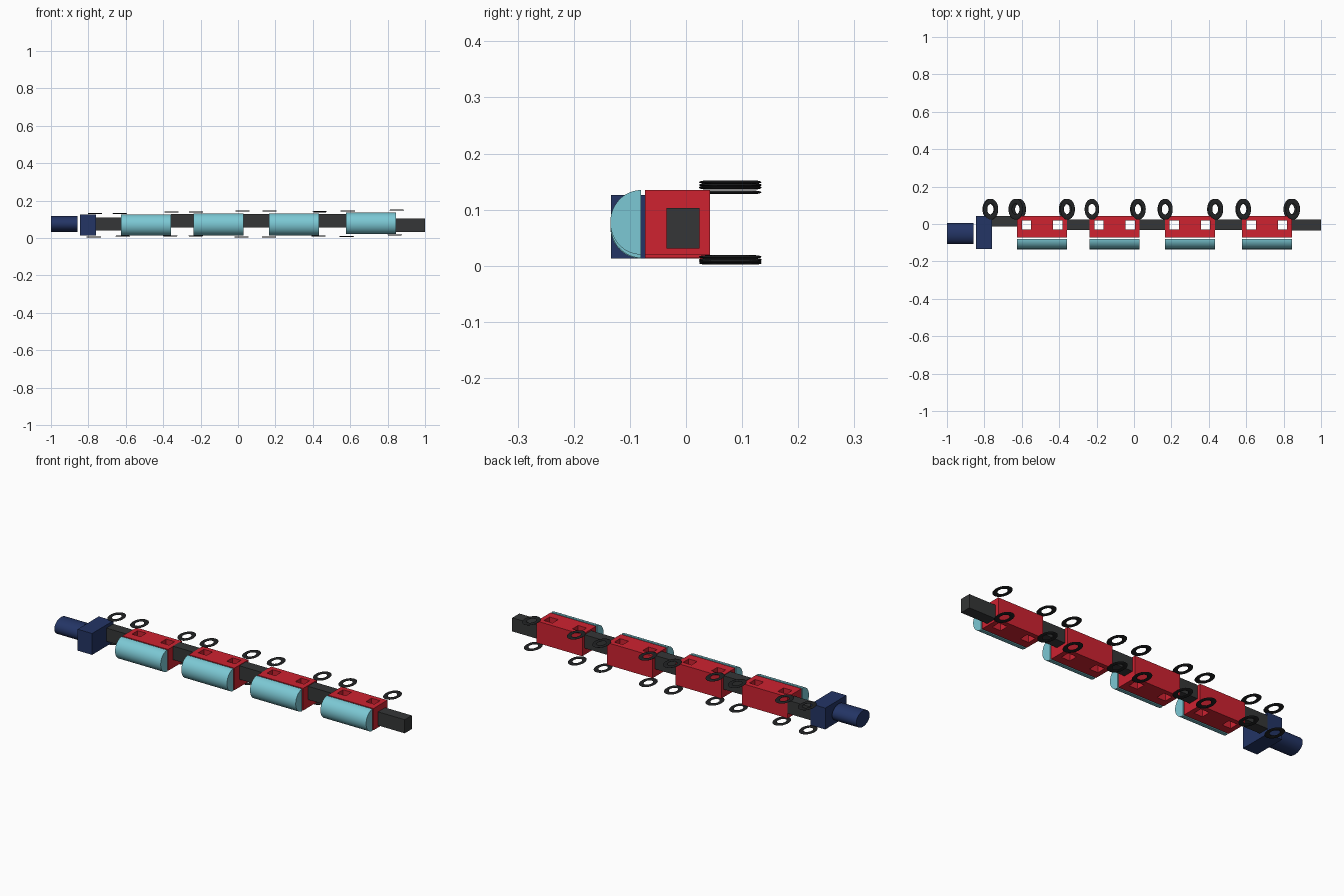
import bpy
import bmesh
from math import pi, sin, cos

if "Cube" in bpy.data.objects:
    bpy.data.objects.remove(bpy.data.objects["Cube"])


def material(name, rgb):
    m = bpy.data.materials.new(name)
    m.diffuse_color = (*rgb, 1)
    m.use_nodes = True
    m.node_tree.nodes["Principled BSDF"].inputs["Base Color"].default_value = m.diffuse_color
    return m


NAVY = material("navy", (0.017, 0.035, 0.13))
RED = material("red", (0.62, 0.016, 0.03))
TEAL = material("teal", (0.2, 0.58, 0.66))
DARK = material("dark_grey", (0.035, 0.037, 0.038))
BLACK = material("black", (0.015, 0.016, 0.017))


def finish(name, mat, smooth=False):
    ob = bpy.context.object
    ob.name = name
    if mat:
        ob.data.materials.append(mat)
    bpy.ops.object.transform_apply(location=False, rotation=True, scale=True)
    if smooth:
        bpy.ops.object.shade_smooth_by_angle()
    return ob


def box(name, mat, x, y, z):
    """Box from (min, max) ranges on each axis."""
    bpy.ops.mesh.primitive_cube_add(size=1, location=[sum(r) / 2 for r in (x, y, z)])
    bpy.context.object.scale = [r[1] - r[0] for r in (x, y, z)]
    return finish(name, mat)


def half_cylinder(name, mat, x0, x1, y, z, ry, rz, steps=24):
    """Half-round profile bulging towards -y, extruded along x."""
    bm = bmesh.new()
    prof = [bm.verts.new((x0, y - ry * sin(pi * i / steps), z + rz * cos(pi * i / steps)))
            for i in range(steps + 1)]
    face = bm.faces.new(prof)
    ext = bmesh.ops.extrude_face_region(bm, geom=[face])
    bmesh.ops.translate(bm, vec=(x1 - x0, 0, 0),
                        verts=[g for g in ext["geom"] if isinstance(g, bmesh.types.BMVert)])
    bmesh.ops.recalc_face_normals(bm, faces=bm.faces)
    me = bpy.data.meshes.new(name)
    bm.to_mesh(me)
    bm.free()
    ob = bpy.data.objects.new(name, me)
    bpy.context.collection.objects.link(ob)
    bpy.ops.object.select_all(action='DESELECT')
    ob.select_set(True)
    bpy.context.view_layer.objects.active = ob
    return finish(name, mat, True)


def ring(name, x, z):
    """Flat oval wheel lying in the xy plane."""
    bpy.ops.mesh.primitive_torus_add(location=(x, 0.079, z), major_radius=0.75, minor_radius=0.25,
                                     major_segments=32, minor_segments=12)
    bpy.context.object.scale = (0.039, 0.056, 0.012)
    return finish(name, BLACK, True)


# Front cylinder and block
bpy.ops.mesh.primitive_cylinder_add(vertices=32, radius=1, depth=0.142,
                                    location=(-0.929, -0.051, 0.075), rotation=(0, pi / 2, 0))
bpy.context.object.scale = (0.042, 0.056, 1)
finish("nose_cylinder", NAVY, True)
box("nose_block", NAVY, (-0.845, -0.76), (-0.134, 0.043), (0.013, 0.126))

# Wagons: body with square through-holes and a half-round side tank
wagons = [(-0.625, -0.358, 0.013, 0.126), (-0.237, 0.03, 0.014, 0.131),
          (0.165, 0.432, 0.014, 0.131), (0.577, 0.844, 0.020, 0.135)]
for n, (x0, x1, z0, z1) in enumerate(wagons, 1):
    body = box(f"wagon_body_{n}", RED, (x0, x1), (-0.073, 0.043), (z0, z1))
    for hx in (x0 + 0.05, x1 - 0.05):
        cutter = box("hole_cutter", None, (hx - 0.025, hx + 0.025), (-0.03, 0.018), (-0.1, 0.3))
        cutter.hide_render = True
        bpy.context.view_layer.objects.active = body
        mod = body.modifiers.new("hole", 'BOOLEAN')
        mod.operation = 'DIFFERENCE'
        mod.solver = 'EXACT'
        mod.object = cutter
        bpy.ops.object.modifier_apply(modifier=mod.name)
        bpy.data.objects.remove(cutter)
    half_cylinder(f"side_tank_{n}", TEAL, x0, x1, -0.08, (z0 + z1) / 2, 0.055, (z1 - z0) / 2)

# Coupling bars between the wagons
for n, (x, y, z) in enumerate([((-0.76, -0.625), (-0.014, 0.043), (0.039, 0.109)),
                               ((-0.358, -0.237), (-0.032, 0.025), (0.056, 0.128)),
                               ((0.03, 0.165), (-0.032, 0.025), (0.056, 0.128)),
                               ((0.432, 0.577), (-0.032, 0.025), (0.056, 0.127)),
                               ((0.844, 1.0), (-0.035, 0.024), (0.031, 0.103))], 1):
    box(f"coupling_bar_{n}", DARK, x, y, z)

# Wheels: (upper x, upper z, lower x, lower z)
wheels = [(-0.765, 0.131, -0.771, 0.005), (-0.632, 0.131, -0.616, 0.010),
          (-0.355, 0.139, -0.363, 0.011), (-0.225, 0.139, -0.225, 0.011),
          (0.024, 0.144, 0.018, 0.005), (0.168, 0.144, 0.165, 0.005),
          (0.438, 0.140, 0.430, 0.010), (0.587, 0.144, 0.581, 0.008),
          (0.849, 0.149, 0.838, 0.016)]
for n, (ux, uz, lx, lz) in enumerate(wheels, 1):
    ring(f"upper_wheel_{n}", ux, uz)
    ring(f"lower_wheel_{n}", lx, max(lz, 0.003))
